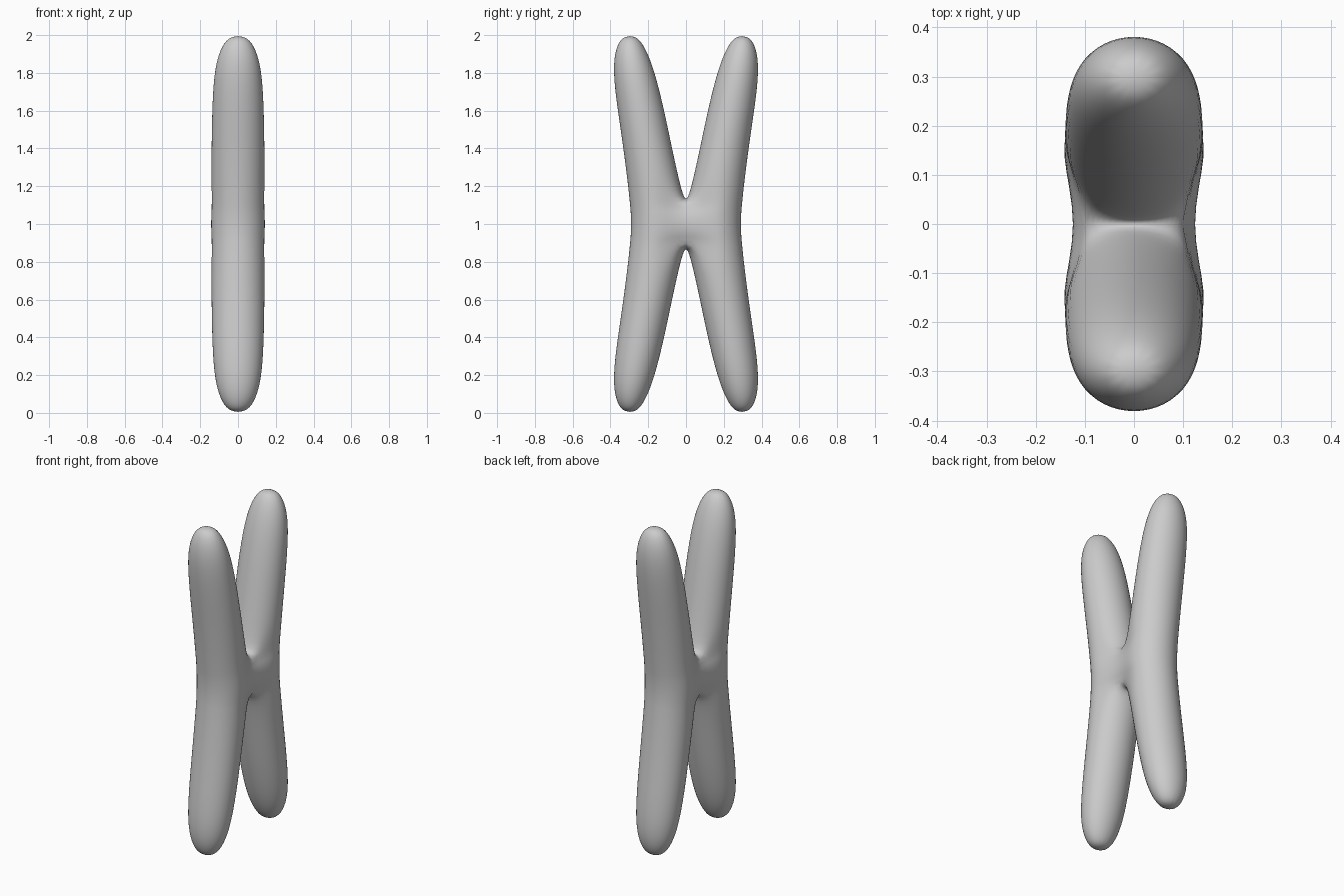
import bpy, bmesh, math

if "Cube" in bpy.data.objects:
    bpy.data.objects.remove(bpy.data.objects["Cube"])

N = 12                      # sides of the control cage
K = 1.045                   # compensates subdivision shrinkage
# height above the middle, inner y, outer y, half width in x
PROFILE = [(0.00, 0.00, 0.29, 0.145), (0.07, 0.00, 0.293, 0.144),
           (0.11, 0.005, 0.297, 0.143), (0.20, 0.030, 0.306, 0.141),
           (0.40, 0.074, 0.331, 0.140), (0.60, 0.115, 0.361, 0.137),
           (0.78, 0.159, 0.384, 0.128), (0.90, 0.200, 0.380, 0.105),
           (0.98, 0.245, 0.350, 0.062)]
rows = [(-t, a, b, w) for t, a, b, w in PROFILE[:0:-1]] + PROFILE
MID = len(PROFILE) - 1

# one bowed rod (half of the X), with an opening on y = 0 for the bridge
bm = bmesh.new()
rings = []
for j, (t, a, b, w) in enumerate(rows):
    ring = []
    for k in range(N):
        ang = 2 * math.pi * k / N          # k = 0 points to the inner side
        cy, ry = (a + b) / 2, (b - a) / 2
        co = [w * K * math.sin(ang), cy - ry * K * math.cos(ang), 1 + t]
        col = k if k <= N // 2 else k - N
        row = j - MID
        if abs(col) <= 2 and abs(row) <= 2:   # round bridge outline
            m = max(abs(col), abs(row))
            l = math.hypot(col, row) or 1
            co = [0.115 * col / l * m / 2, 0, 1 + 0.105 * row / l * m / 2]
        ring.append(bm.verts.new(co))
    rings.append(ring)
for r0, r1 in zip(rings, rings[1:]):
    for k in range(N):
        q = (r0[k], r0[(k + 1) % N], r1[(k + 1) % N], r1[k])
        if any(v.co.y > 1e-6 for v in q):
            bm.faces.new(q)
# rounded tips
for ring, z in ((rings[0], 0.0), (rings[-1], 2.0)):
    pole = bm.verts.new((0, 0.295, z))
    for k in range(N):
        bm.faces.new((ring[k], ring[(k + 1) % N], pole))
bmesh.ops.delete(bm, geom=[v for v in bm.verts if not v.link_faces], context='VERTS')
# mirror to the other rod and join at the bridge
dup = bmesh.ops.duplicate(bm, geom=bm.verts[:] + bm.edges[:] + bm.faces[:])
for v in dup["geom"]:
    if isinstance(v, bmesh.types.BMVert):
        v.co.y *= -1
bmesh.ops.remove_doubles(bm, verts=bm.verts[:], dist=1e-4)
bmesh.ops.recalc_face_normals(bm, faces=bm.faces[:])
for f in bm.faces:
    f.smooth = True

me = bpy.data.meshes.new("crossed_rods")
bm.to_mesh(me)
bm.free()
ob = bpy.data.objects.new("crossed_rods", me)
bpy.context.collection.objects.link(ob)
mat = bpy.data.materials.new("light_grey")
mat.diffuse_color = (0.6, 0.6, 0.6, 1)
mat.use_nodes = True
mat.node_tree.nodes["Principled BSDF"].inputs["Base Color"].default_value = mat.diffuse_color
me.materials.append(mat)
sub = ob.modifiers.new("smooth", 'SUBSURF')
sub.levels = sub.render_levels = 2
